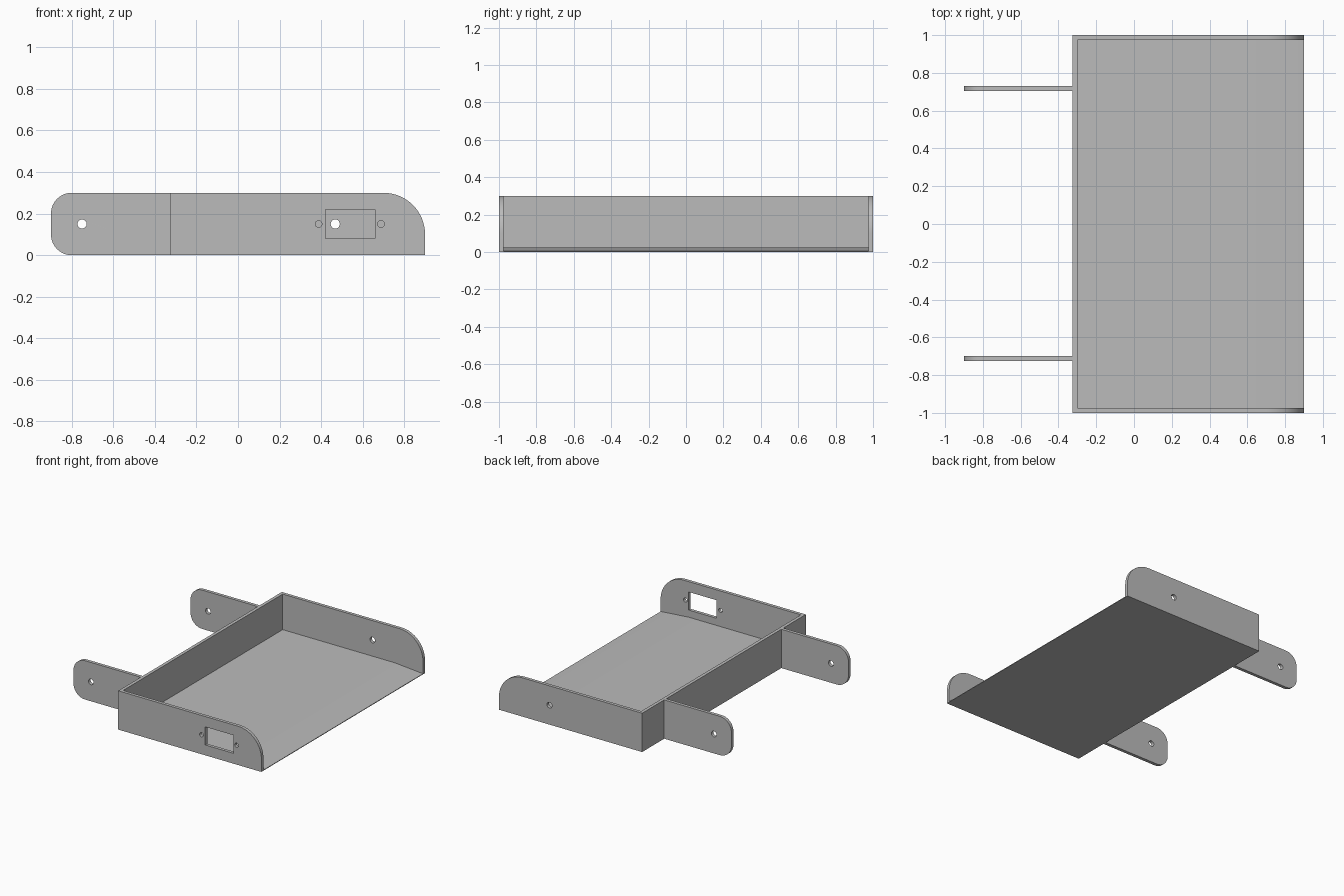
import bpy, bmesh
from math import sin, cos, pi, radians

cube = bpy.data.objects.get("Cube")
if cube:
    bpy.data.objects.remove(cube, do_unlink=True)

grey = bpy.data.materials.new("plain grey")
grey.use_nodes = True
grey.diffuse_color = (0.5, 0.5, 0.5, 1)
grey.node_tree.nodes["Principled BSDF"].inputs["Base Color"].default_value = (0.5, 0.5, 0.5, 1)

T = 0.025             # plate thickness
H = 0.30              # wall height
BACK, LIP = -0.325, 0.90


def arc(cx, cz, r, start, end, n=16):
    """Points along an arc, angles in degrees."""
    angles = [radians(start + (end - start) * i / n) for i in range(n + 1)]
    return [(cx + r * cos(a), cz + r * sin(a)) for a in angles]


def hole(x, z, r):
    return arc(x, z, r, 0, 360, 24)[:-1]


def plate(name, loops, y, thickness):
    """Extrude an x-z outline (first loop) with holes (other loops) about y."""
    curve = bpy.data.curves.new(name + "_outline", 'CURVE')
    curve.dimensions = '2D'
    curve.fill_mode = 'BOTH'
    curve.extrude = thickness / 2
    for loop in loops:
        spline = curve.splines.new('POLY')
        spline.points.add(len(loop) - 1)
        for point, (x, z) in zip(spline.points, loop):
            point.co = (x, z, 0, 1)
        spline.use_cyclic_u = True
    outline = bpy.data.objects.new(name + "_outline", curve)
    bpy.context.scene.collection.objects.link(outline)
    deps = bpy.context.evaluated_depsgraph_get()
    mesh = bpy.data.meshes.new_from_object(outline.evaluated_get(deps))
    bpy.data.objects.remove(outline, do_unlink=True)

    # Stand the plate upright, weld it and make the normals consistent
    bm = bmesh.new()
    bm.from_mesh(mesh)
    for v in bm.verts:
        px, pz, depth = v.co
        v.co = (px, y - depth, pz)
    bmesh.ops.remove_doubles(bm, verts=bm.verts, dist=1e-5)
    bmesh.ops.recalc_face_normals(bm, faces=bm.faces)
    bm.to_mesh(mesh)
    bm.free()
    mesh.name = name
    mesh.materials.clear()
    mesh.materials.append(grey)
    obj = bpy.data.objects.new(name, mesh)
    bpy.context.scene.collection.objects.link(obj)
    bpy.ops.object.select_all(action='DESELECT')
    obj.select_set(True)
    bpy.context.view_layer.objects.active = obj
    bpy.ops.object.shade_smooth_by_angle(angle=radians(30))
    return obj


# Tray floor with a thinned lip, and the upright end wall, as one L profile
tray = [(BACK, 0), (LIP, 0), (LIP, 0.005), (0.66, T), (BACK + T, T), (BACK + T, H), (BACK, H)]
plate("tray_floor_and_end_wall", [tray], 0, 2 - 2 * T)

# Side walls with one large rounded corner
R = 0.20
wall = [(BACK, 0), (LIP, 0)] + arc(LIP - R, H - R, R, 0, 90) + [(BACK, H)]
window = [(0.42, 0.08), (0.66, 0.08), (0.66, 0.22), (0.42, 0.22)]
screws = [hole(x, 0.15, 0.016) for x in (0.388, 0.688)]
plate("front_side_wall", [wall, window] + screws, -1 + T / 2, T)
plate("back_side_wall", [wall, hole(0.468, 0.15, 0.022)], 1 - T / 2, T)

# Mounting arms with rounded ends
r = 0.10
arm = ([(BACK, 0), (BACK, H)] + arc(-LIP + r, H - r, r, 90, 180)
       + arc(-LIP + r, r, r, 180, 270))
for name, y in (("front_arm", -0.7125), ("back_arm", 0.7175)):
    plate(name, [arm, hole(-0.75, 0.15, 0.022)], y, T)
